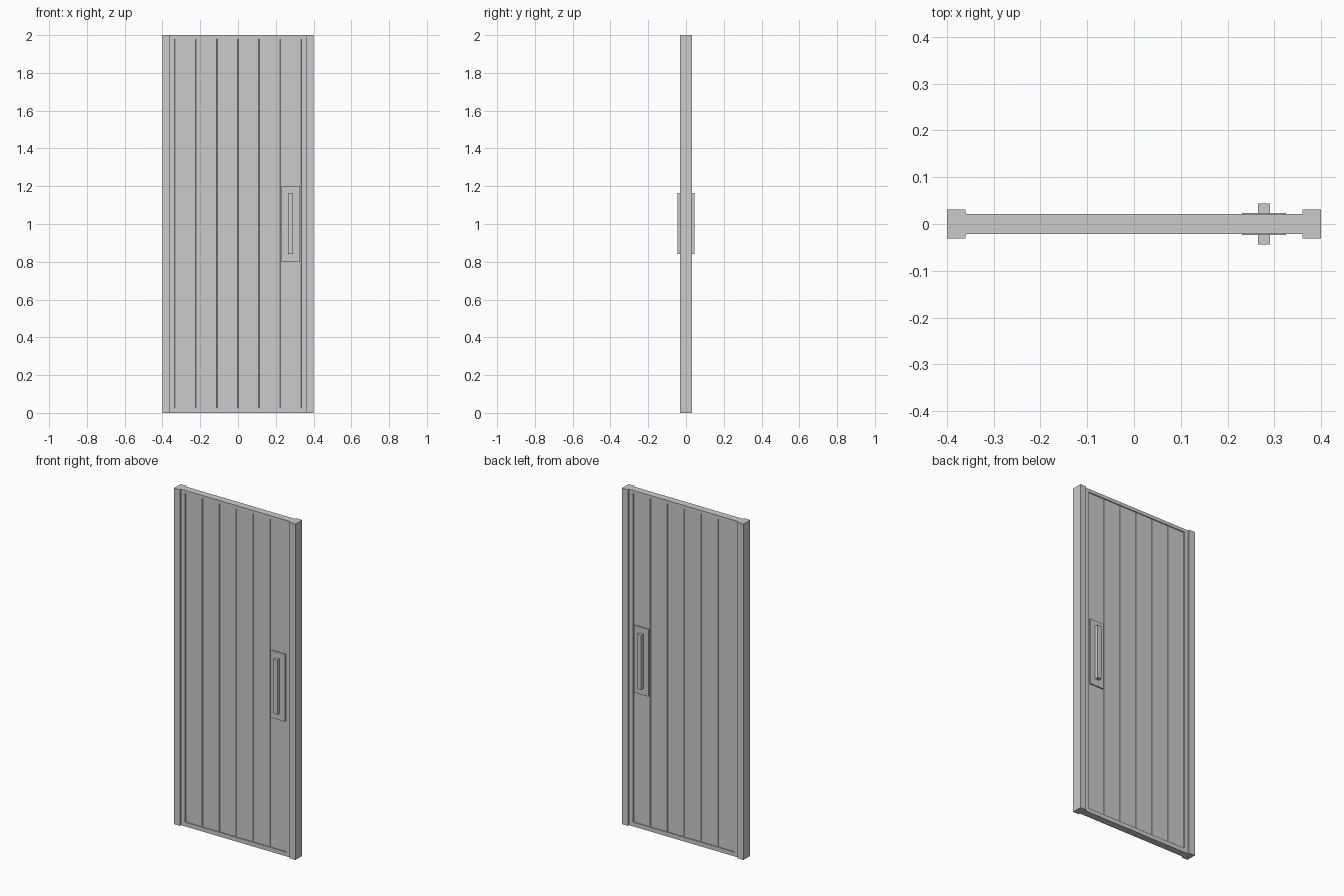
import bpy, bmesh

if "Cube" in bpy.data.objects:
    bpy.data.objects.remove(bpy.data.objects["Cube"])


def box(name, x, y, z, bevel=0.0):
    """Box from (min, max) ranges; bevel rounds only the vertical edges."""
    bm = bmesh.new()
    bmesh.ops.create_cube(bm, size=1)
    for v in bm.verts:
        v.co = [r[0] + (c + 0.5) * (r[1] - r[0]) for c, r in zip(v.co, (x, y, z))]
    if bevel:
        edges = [e for e in bm.edges if abs(e.verts[0].co.z - e.verts[1].co.z) > 0.1]
        bmesh.ops.bevel(bm, geom=edges, offset=bevel, segments=1, affect='EDGES')
    me = bpy.data.meshes.new(name)
    bm.to_mesh(me)
    bm.free()
    ob = bpy.data.objects.new(name, me)
    bpy.context.collection.objects.link(ob)
    return ob


POST, INNER, LEAF, PANEL = 0.36, 0.335, 0.021, 0.015
Z0, Z1 = 0.025, 1.98

# Outer jamb posts and the door stiles beside them
for side, s in (("left", -1), ("right", 1)):
    box(f"{side}_post", sorted((s * POST, s * 0.4)), (-0.031, 0.031), (0, 2))
    box(f"{side}_stile", sorted((s * INNER, s * POST)), (-LEAF, LEAF), (0, 2))

# Top and bottom rails
box("bottom_rail", (-INNER, INNER), (-LEAF, LEAF), (0, Z0))
box("top_rail", (-INNER, INNER), (-LEAF, LEAF), (Z1, 2))

# Six recessed planks with V-grooves between them
w = 2 * INNER / 6
for i in range(6):
    x = -INNER + i * w
    box(f"plank_{i + 1}", (x, x + w), (-PANEL, PANEL), (Z0, Z1), bevel=0.002)

# Backplate and pull bar on both faces
for face, s in (("front", -1), ("back", 1)):
    box(f"{face}_handle_plate", (0.231, 0.325), sorted((s * PANEL, s * 0.023)), (0.8, 1.2))
    box(f"{face}_handle_bar", (0.265, 0.291), sorted((s * 0.023, s * 0.044)), (0.84, 1.165))
